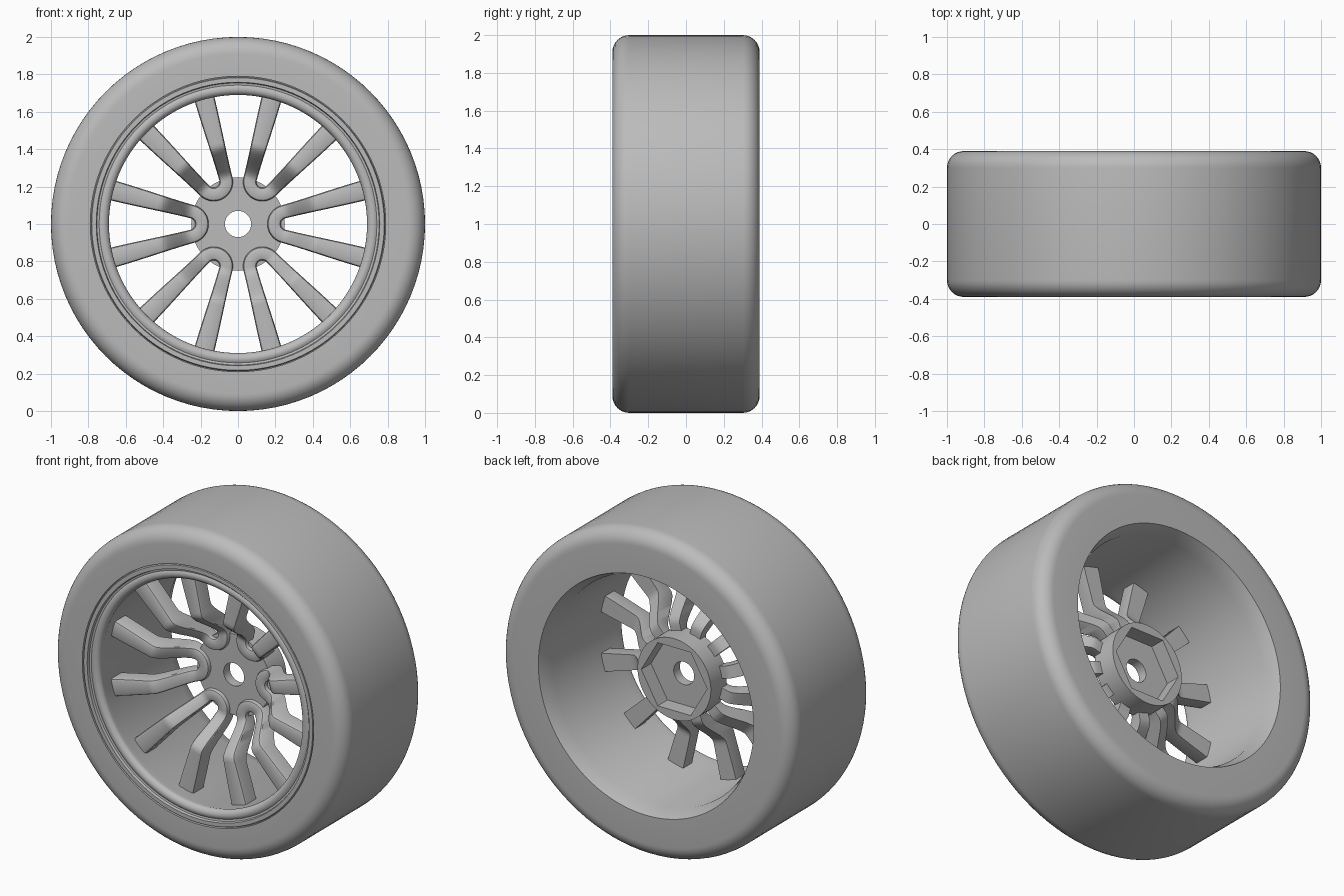
import bpy, bmesh, math
from math import sin, cos, pi, radians

if "Cube" in bpy.data.objects:
    bpy.data.objects.remove(bpy.data.objects["Cube"])

GREY = (0.5, 0.5, 0.5, 1)
mat = bpy.data.materials.new("plain grey")
mat.use_nodes = True
mat.diffuse_color = GREY
mat.node_tree.nodes["Principled BSDF"].inputs["Base Color"].default_value = GREY


def finish(name, rings, closed=True, caps=False, angle=35):
    """Skin equal rings of points into one object."""
    bm = bmesh.new()
    loops = [[bm.verts.new(p) for p in ring] for ring in rings]
    n = len(loops[0])
    pairs = list(zip(loops, loops[1:]))
    if closed:
        pairs.append((loops[-1], loops[0]))
    for a, b in pairs:
        for i in range(n):
            j = (i + 1) % n
            bm.faces.new((a[i], a[j], b[j], b[i]))
    if caps:
        bm.faces.new(loops[0])
        bm.faces.new(loops[-1])
    bmesh.ops.recalc_face_normals(bm, faces=bm.faces)
    mesh = bpy.data.meshes.new(name)
    bm.to_mesh(mesh)
    bm.free()
    mesh.materials.append(mat)
    obj = bpy.data.objects.new(name, mesh)
    bpy.context.collection.objects.link(obj)
    bpy.ops.object.select_all(action="DESELECT")
    obj.select_set(True)
    bpy.context.view_layer.objects.active = obj
    bpy.ops.object.shade_smooth_by_angle(angle=radians(angle))
    return obj


def lathe(name, profile, steps=96):
    """Turn a closed (radius, y, hexagonal) profile around the axle."""
    rings = []
    for r, y, hexagonal in profile:
        ring = []
        for i in range(steps):
            a = 2 * pi * i / steps
            k = r
            if hexagonal:
                k = r * cos(pi / 6) / cos(a % (pi / 3) - pi / 6)
            ring.append((k * cos(a), y, 1 + k * sin(a)))
        rings.append(ring)
    return finish(name, rings)


def arc(cr, cy, radius, start, end, steps=8):
    return [(cr + radius * cos(radians(start + (end - start) * i / steps)),
             cy + radius * sin(radians(start + (end - start) * i / steps)), False)
            for i in range(steps + 1)]


# Tyre with rounded shoulders and a hidden inner wall
tyre = arc(0.91, -0.30, 0.09, -90, 0) + arc(0.91, 0.30, 0.09, 0, 90)
tyre += [(0.735, 0.39, False), (0.735, 0.36, False), (0.79, 0.3, False), (0.79, -0.39, False)]
lathe("tyre", tyre)

# Rim: front flange, rolled lip, straight barrel and flared back edge
rim = [(0.80, -0.37, False), (0.787, -0.37, False), (0.782, -0.388, False),
       (0.758, -0.388, False), (0.754, -0.372, False)]
rim += arc(0.722, -0.345, 0.032, -50, -180)
rim += [(0.70, -0.31, False), (0.70, 0.30, False), (0.735, 0.389, False),
        (0.80, 0.35, False)]
lathe("rim", rim)

# Hub with axle hole and a hexagonal socket at the back
lathe("hub", [(0.07, -0.04, False), (0.25, -0.04, False), (0.25, 0.115, False),
              (0.225, 0.115, True), (0.225, 0.02, True), (0.07, 0.02, False)])


def blend(r, start, end):
    t = min(max((r - start) / (end - start), 0), 1)
    return t * t * (3 - 2 * t) * 0.5 + t * 0.5


def spoke_section(u, v, tangent, turn):
    """Cross-section: rounded front edges, square back edges."""
    r = math.hypot(u, v)
    half = 0.036 + 0.018 * blend(r, 0.25, 0.7)
    front = -0.065 - 0.19 * blend(r, 0.26, 0.42)
    back = 0.005 - 0.16 * blend(r, 0.30, 0.47)
    b = 0.016
    shape = [(-half, back), (-half, front + b), (-half + 0.3 * b, front + 0.3 * b),
             (-half + b, front), (half - b, front), (half - 0.3 * b, front + 0.3 * b),
             (half, front + b), (half, back)]
    ring = []
    for s, y in shape:
        pu, pv = u - s * sin(tangent), v + s * cos(tangent)
        ring.append((pu * cos(turn) - pv * sin(turn), y, 1 + pu * sin(turn) + pv * cos(turn)))
    return ring


# Six spoke pairs, each one U-shaped sweep wrapped around the hub
lean, centre = radians(15), 0.26
bend = centre * sin(lean)
inner = centre * cos(lean)
radii = [0.715 - (0.715 - inner) * i / 24 for i in range(24)]
path = [(r * cos(lean), r * sin(lean), lean + pi) for r in radii]
for i in range(15):
    a = radians(105 + 150 * i / 14)
    path.append((centre + bend * cos(a), bend * sin(a), a + pi / 2))
path += [(r * cos(lean), -r * sin(lean), -lean) for r in reversed(radii)]
for k in range(6):
    finish(f"spoke_pair_{k + 1}", [spoke_section(*p, k * pi / 3) for p in path],
           closed=False, caps=True)
